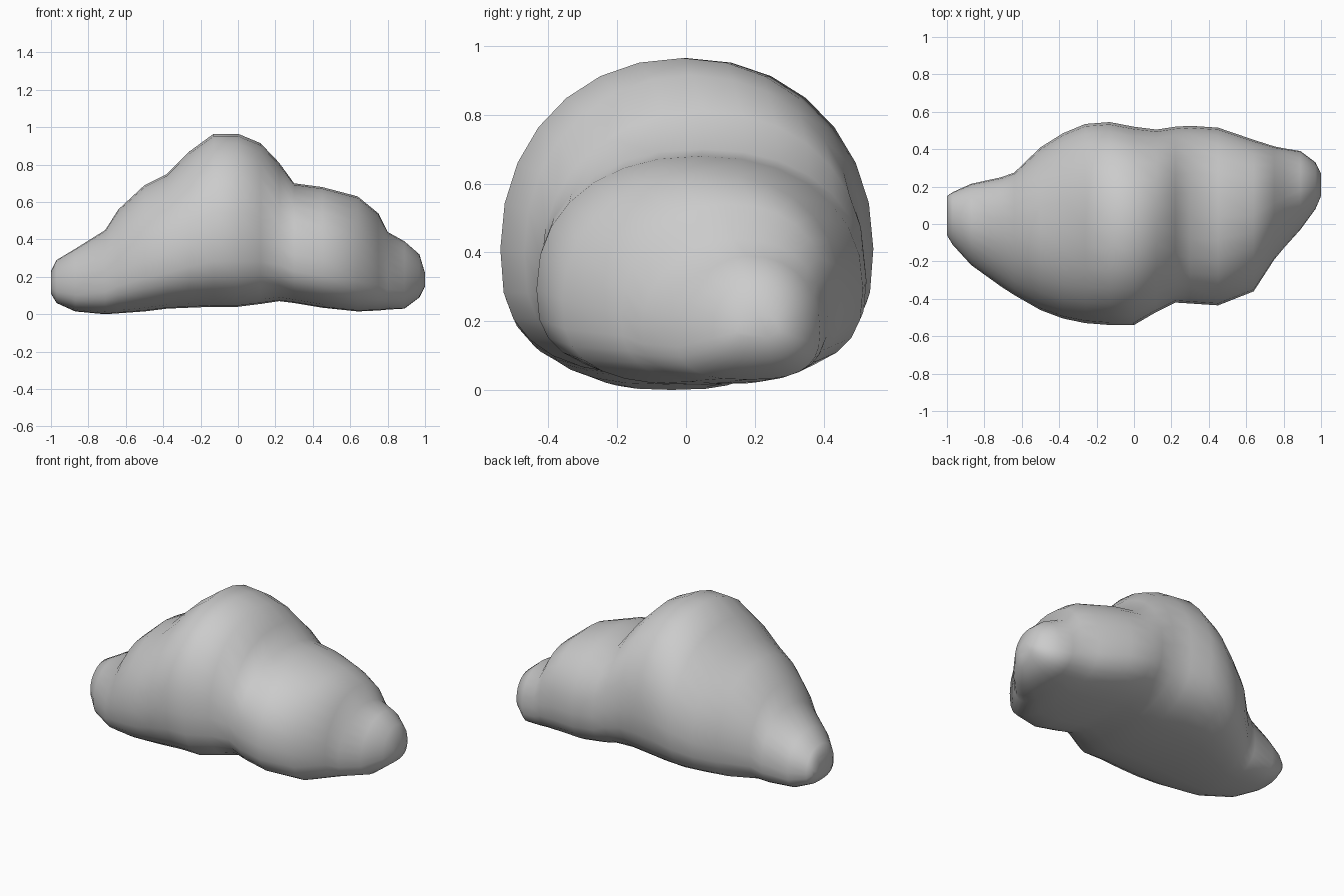
import bpy, bmesh, math

# Cross-sections along x: x, front y, back y, bottom z, top z, front and back crown fullness
SECTIONS = [
    (-1.00, -0.06, 0.15, 0.11, 0.23, 2.0, 2.1),
    (-0.97, -0.11, 0.17, 0.06, 0.29, 2.0, 2.1),
    (-0.87, -0.22, 0.215, 0.015, 0.35, 2.0, 2.2),
    (-0.71, -0.335, 0.25, 0.00, 0.45, 1.9, 2.2),
    (-0.64, -0.38, 0.275, 0.005, 0.56, 1.9, 2.1),
    (-0.50, -0.46, 0.41, 0.015, 0.69, 2.0, 2.0),
    (-0.38, -0.505, 0.485, 0.03, 0.75, 2.1, 2.1),
    (-0.26, -0.53, 0.535, 0.035, 0.87, 2.1, 2.1),
    (-0.13, -0.54, 0.545, 0.04, 0.965, 2.1, 2.1),
    (0.00, -0.54, 0.52, 0.04, 0.965, 2.1, 2.1),
    (0.12, -0.47, 0.505, 0.055, 0.915, 2.1, 2.1),
    (0.22, -0.42, 0.52, 0.07, 0.81, 2.1, 2.1),
    (0.30, -0.425, 0.525, 0.06, 0.70, 2.3, 2.2),
    (0.45, -0.435, 0.515, 0.035, 0.68, 2.2, 2.2),
    (0.64, -0.36, 0.45, 0.015, 0.63, 2.0, 2.3),
    (0.75, -0.19, 0.415, 0.02, 0.54, 1.9, 2.4),
    (0.80, -0.13, 0.405, 0.025, 0.44, 1.8, 2.3),
    (0.89, -0.03, 0.39, 0.03, 0.39, 1.8, 2.2),
    (0.97, 0.08, 0.33, 0.09, 0.32, 2.0, 2.1),
    (1.00, 0.15, 0.27, 0.15, 0.22, 2.0, 2.0),
]
SIDES = 28


def power(value, exponent):
    return math.copysign(abs(value) ** (2 / exponent), value)


# Ring with a rounded crown and a flatter base
def ring(bm, x, y0, y1, z0, z1, front, back):
    mid_y, half_w = (y0 + y1) / 2, (y1 - y0) / 2
    mid_z = z0 + 0.4 * (z1 - z0)
    verts = []
    for i in range(SIDES):
        a = 2 * math.pi * i / SIDES
        c, s = math.cos(a), math.sin(a)
        n = 2.8 if s < 0 else (back if c > 0 else front)
        height = z1 - mid_z if s >= 0 else mid_z - z0
        verts.append(bm.verts.new((x, mid_y + half_w * power(c, n),
                                   mid_z + height * power(s, n))))
    return verts


# Cloud body: loft the rings and close both ends
bm = bmesh.new()
rings = [ring(bm, *s) for s in SECTIONS]
for a, b in zip(rings, rings[1:]):
    for i in range(SIDES):
        j = (i + 1) % SIDES
        bm.faces.new((a[i], a[j], b[j], b[i]))
bm.faces.new(rings[0])
bm.faces.new(rings[-1])
bmesh.ops.recalc_face_normals(bm, faces=bm.faces[:])
mesh = bpy.data.meshes.new("cloud")
bm.to_mesh(mesh)
bm.free()
mesh.shade_smooth()
cloud = bpy.data.objects.new("cloud", mesh)
bpy.context.collection.objects.link(cloud)
